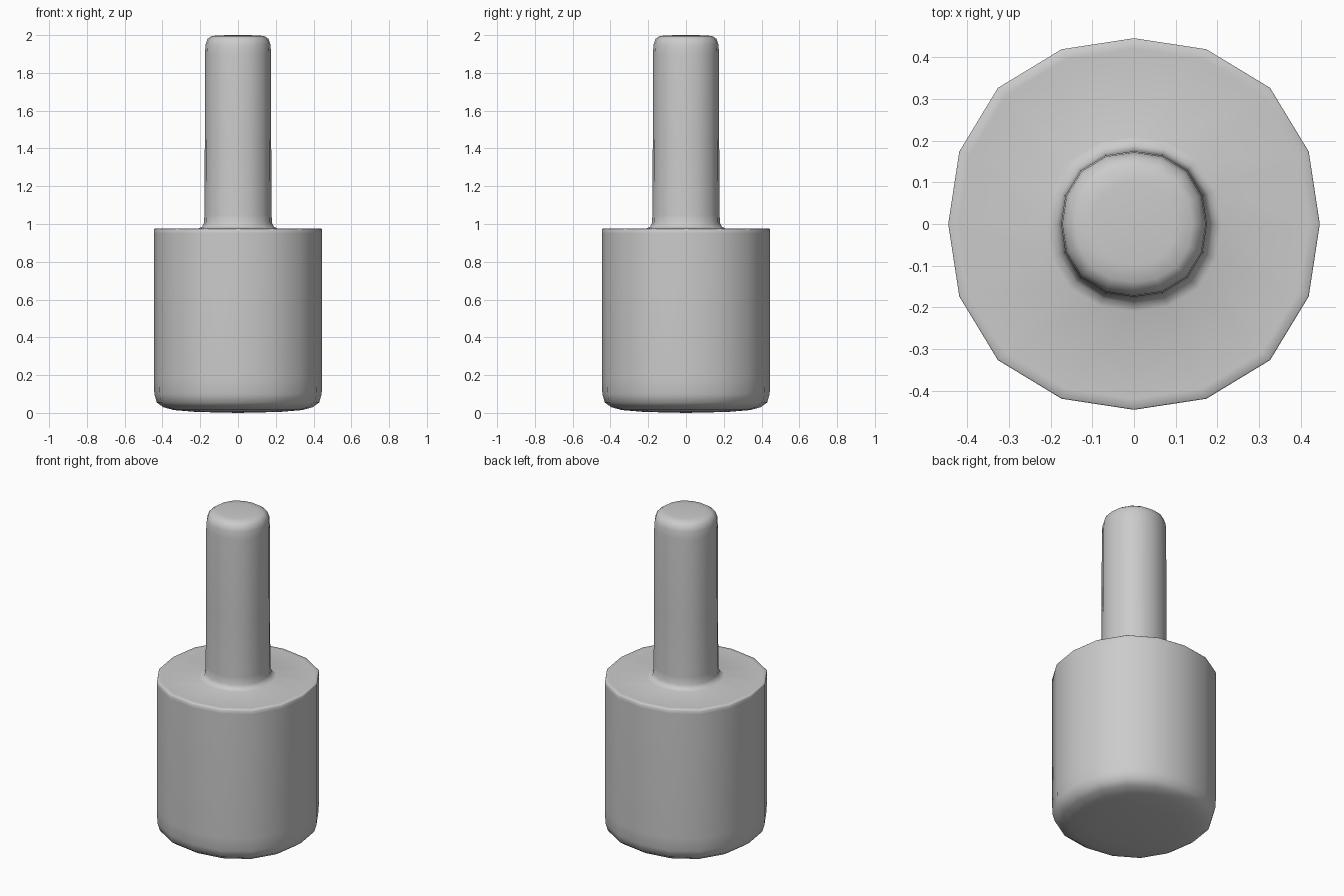
import bpy, bmesh
from math import sin, cos, pi

if "Cube" in bpy.data.objects:
    bpy.data.objects.remove(bpy.data.objects["Cube"])

SIDES = 16


def lathe(name, profile):
    """Spin a (radius, z) profile into a slightly squared 16-sided solid."""
    bm = bmesh.new()
    rings = []
    for r, z in profile:
        if r == 0:
            rings.append([bm.verts.new((0, 0, z))])
            continue
        ring = []
        for i in range(SIDES):
            a = 2 * pi * i / SIDES
            rr = r * (1 + 0.036 * sin(2 * a) ** 2)   # fuller on the diagonals
            ring.append(bm.verts.new((rr * cos(a), rr * sin(a), z)))
        rings.append(ring)
    for lo, hi in zip(rings, rings[1:]):
        for i in range(SIDES):
            j = (i + 1) % SIDES
            if len(lo) == 1:
                bm.faces.new((lo[0], hi[j], hi[i]))
            elif len(hi) == 1:
                bm.faces.new((lo[i], lo[j], hi[0]))
            else:
                bm.faces.new((lo[i], lo[j], hi[j], hi[i]))
    for f in bm.faces:
        f.smooth = True
    mesh = bpy.data.meshes.new(name)
    bm.to_mesh(mesh)
    bm.free()
    obj = bpy.data.objects.new(name, mesh)
    bpy.context.collection.objects.link(obj)
    return obj


# One continuous body: rounded base, crisp shoulder, filleted pin, rounded tip
lathe("stepped_pin", [
    (0, 0.0), (0.22, 0.005), (0.34, 0.015), (0.395, 0.03), (0.43, 0.055),
    (0.443, 0.10), (0.446, 0.18), (0.446, 0.95),
    (0.446, 0.972), (0.443, 0.975), (0.42, 0.975),
    (0.21, 0.976), (0.19, 0.985), (0.18, 1.005), (0.178, 1.05),
    (0.176, 1.40), (0.175, 1.90), (0.172, 1.95), (0.162, 1.98),
    (0.14, 1.995), (0.10, 1.999), (0, 2.0),
])
